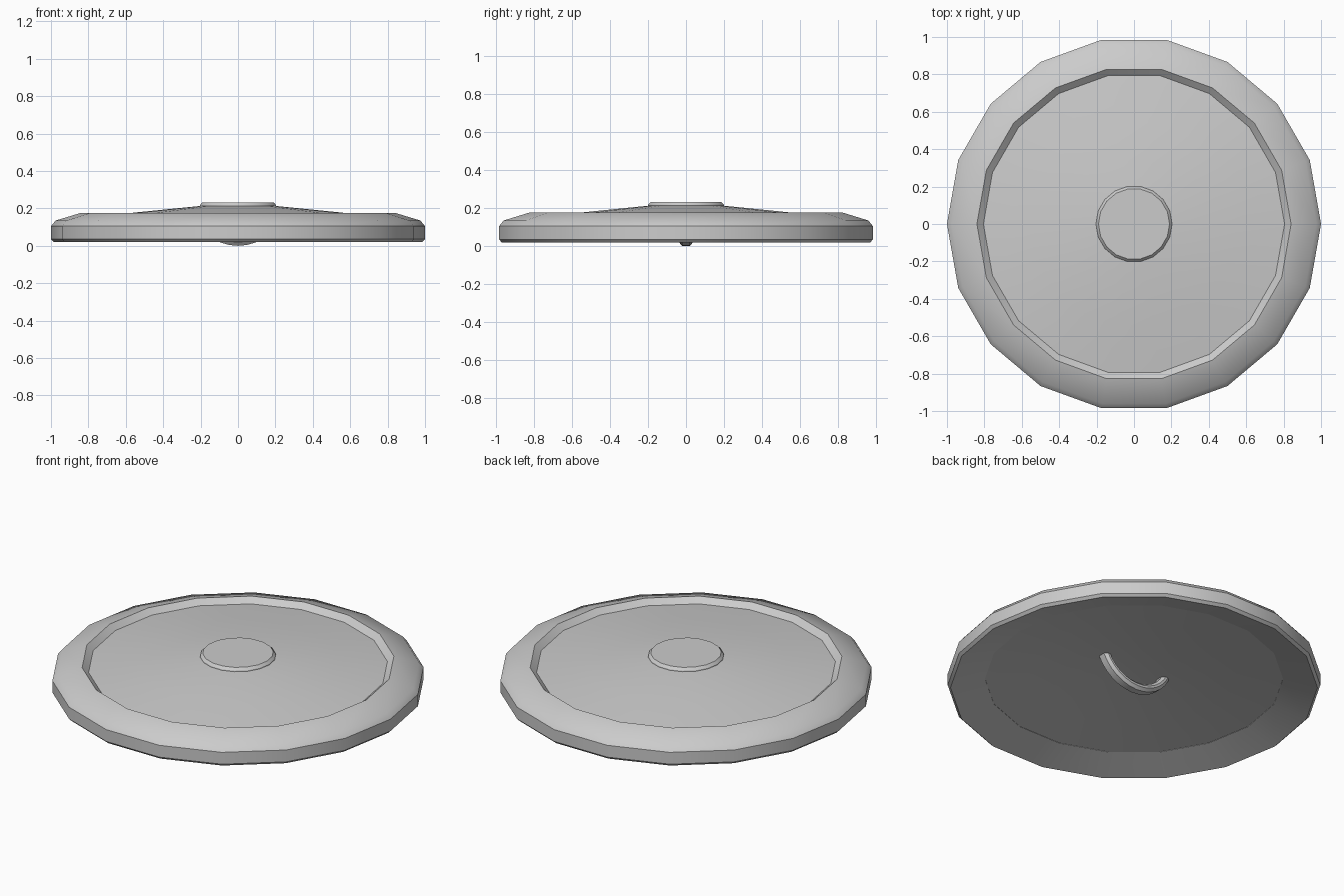
import bpy, bmesh
from math import sin, cos, pi, radians

if "Cube" in bpy.data.objects:
    bpy.data.objects.remove(bpy.data.objects["Cube"])

SIDES = 18


def finish(name, bm, angle=35):
    bmesh.ops.remove_doubles(bm, verts=bm.verts, dist=1e-5)
    bmesh.ops.recalc_face_normals(bm, faces=bm.faces)
    me = bpy.data.meshes.new(name)
    bm.to_mesh(me)
    bm.free()
    ob = bpy.data.objects.new(name, me)
    bpy.context.collection.objects.link(ob)
    bpy.ops.object.select_all(action='DESELECT')
    ob.select_set(True)
    bpy.context.view_layer.objects.active = ob
    bpy.ops.object.shade_smooth_by_angle(angle=radians(angle))
    return ob


def lathe(name, profile, angle=35):
    """Spin an (r, z) profile round z; r = 0 points collapse to a pole."""
    bm = bmesh.new()
    rings = []
    for r, z in profile:
        if r == 0:
            rings.append([bm.verts.new((0, 0, z))] * SIDES)
        else:
            rings.append([bm.verts.new((r * cos(2 * pi * i / SIDES), r * sin(2 * pi * i / SIDES), z))
                          for i in range(SIDES)])
    for a, b in zip(rings, rings[1:]):
        for i in range(SIDES):
            j = (i + 1) % SIDES
            corners = list(dict.fromkeys((a[i], a[j], b[j], b[i])))
            bm.faces.new(corners)
    return finish(name, bm, angle)


# Thick rounded rim, sloping up inside at the back
lathe("shield_rim", [(0.80, 0.075), (0.985, 0.02), (1.0, 0.035), (1.0, 0.105),
                     (0.975, 0.135), (0.84, 0.176), (0.805, 0.146),
                     (0.80, 0.075)])

# Domed panel: front from the pole outwards, then the hollow back to the pole
dome = [(0.806, 0.146), (0.55, 0.178), (0.20, 0.213), (0, 0.218)]
back = [(r, z - 0.07) for r, z in dome]
lathe("domed_panel", dome[::-1] + back)

# Raised centre boss
lathe("centre_boss", [(0.205, 0.205), (0.203, 0.218), (0.19, 0.232), (0, 0.232)], 25)

# Curved grip across the back
section = [(-0.02, 0), (0.02, 0), (0.034, 0.017), (0.034, 0.03),
           (0.02, 0.045), (-0.02, 0.045), (-0.034, 0.03), (-0.034, 0.017)]
bm = bmesh.new()
rings = []
STEPS, RADIUS = 12, 0.25
for k in range(STEPS + 1):
    t = radians(-66 + 132 * k / STEPS)
    rings.append([bm.verts.new(((RADIUS - h) * sin(t), y, 0.24 - (0.24 - h) * cos(t)))
                  for y, h in section])
n = len(section)
for a, b in zip(rings, rings[1:]):
    for i in range(n):
        bm.faces.new((a[i], a[(i + 1) % n], b[(i + 1) % n], b[i]))
bm.faces.new(rings[0])
bm.faces.new(rings[-1])
finish("hand_grip", bm, 30)
